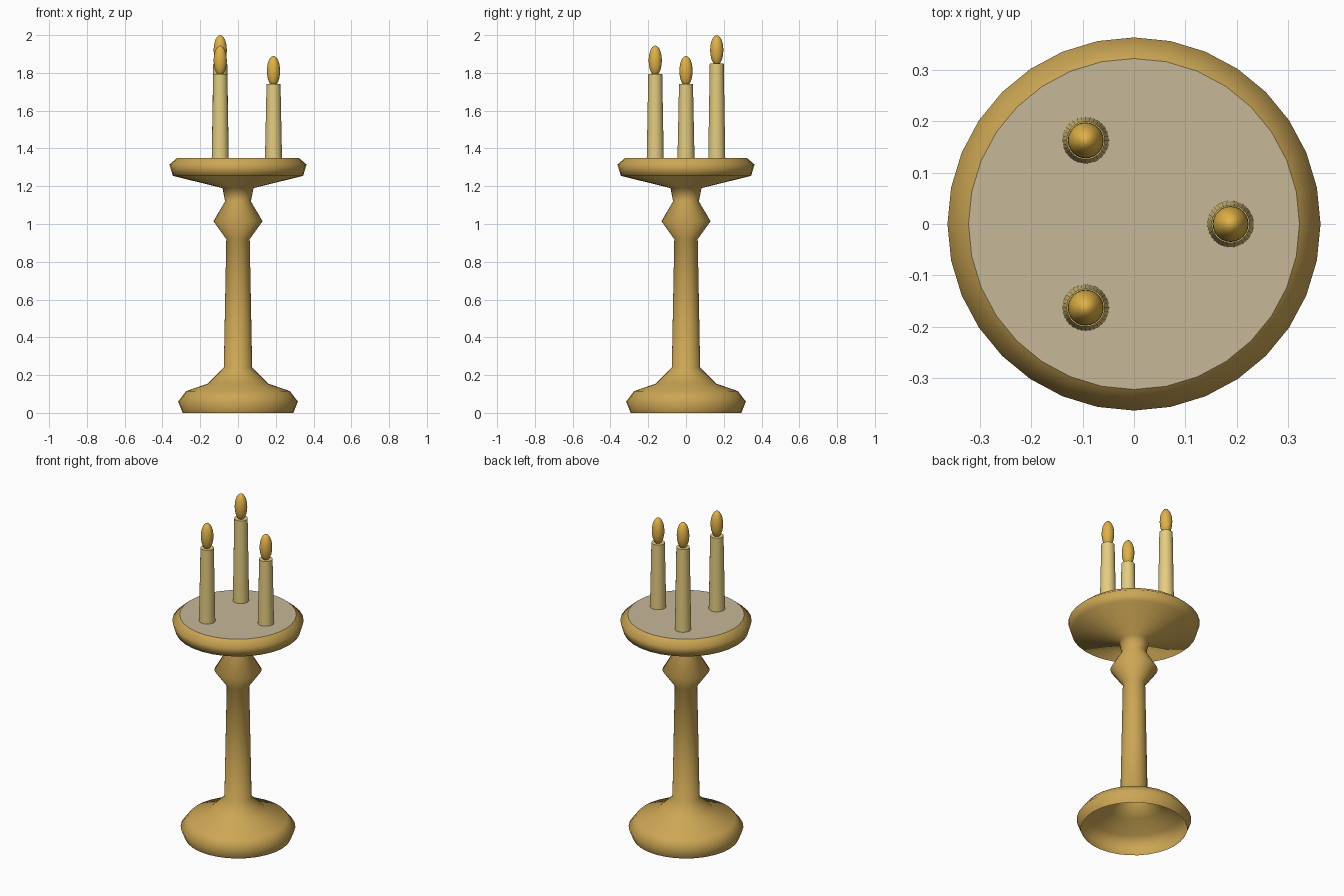
import bpy, bmesh
from math import pi, cos, sin

cube = bpy.data.objects.get("Cube")
if cube:
    bpy.data.objects.remove(cube, do_unlink=True)


def srgb(r, g, b):
    return tuple(((c / 255 + 0.055) / 1.055) ** 2.4 for c in (r, g, b)) + (1.0,)


def material(name, color):
    m = bpy.data.materials.new(name)
    m.use_nodes = True
    m.diffuse_color = color
    m.node_tree.nodes["Principled BSDF"].inputs["Base Color"].default_value = color
    return m


def lathe(name, profile, mat, segments=32, at=(0, 0, 0), sharp=180):
    """Spin (radius, height) points about z; a zero radius closes to a pole."""
    bm = bmesh.new()
    verts = [bm.verts.new((r, 0, z)) for r, z in profile]
    edges = [bm.edges.new(pair) for pair in zip(verts, verts[1:])]
    bmesh.ops.spin(bm, geom=verts + edges, axis=(0, 0, 1), cent=(0, 0, 0),
                   angle=2 * pi, steps=segments, use_merge=True)
    bmesh.ops.remove_doubles(bm, verts=bm.verts, dist=1e-5)
    bmesh.ops.recalc_face_normals(bm, faces=bm.faces)
    # Open shells: make sure the sides face outwards
    if sum(f.normal.xy.dot(f.calc_center_median().xy) * f.calc_area() for f in bm.faces) < 0:
        bmesh.ops.reverse_faces(bm, faces=bm.faces)
    mesh = bpy.data.meshes.new(name)
    bm.to_mesh(mesh)
    bm.free()
    obj = bpy.data.objects.new(name, mesh)
    obj.location = at
    mesh.materials.append(mat)
    bpy.context.collection.objects.link(obj)
    bpy.ops.object.select_all(action='DESELECT')
    obj.select_set(True)
    bpy.context.view_layer.objects.active = obj
    bpy.ops.object.shade_smooth_by_angle(angle=sharp * pi / 180)
    return obj


brass = material("warm_brass", srgb(204, 166, 84))
beige = material("tray_beige", srgb(198, 184, 152))
wax = material("cream_wax", srgb(228, 204, 128))
gold = material("flame_gold", srgb(224, 178, 70))

# Turned stand: hollow foot, stem, knop and tray rim
lathe("stand", [(.293, 0), (.317, .06), (.275, .115), (.16, .155), (.075, .24),
                (.062, .92), (.13, 1.015), (.068, 1.12), (.082, 1.19),
                (.345, 1.255), (.363, 1.315), (.322, 1.35)], brass)

# Flat tray surface
lathe("tray_top", [(.322, 1.35), (0, 1.35)], beige)

# Three candles of rising height, spaced evenly around the tray
TRAY_Z, RING = 1.35, .188
for i, (side, top) in enumerate([("left", 1.74), ("right_front", 1.795), ("right_back", 1.85)]):
    a = -i * 2 * pi / 3
    x, y = RING * cos(a), RING * sin(a)
    lathe(side + "_candle", [(.045, TRAY_Z), (.037, top), (0, top)], wax,
          at=(x, y, 0), sharp=40)
    # Teardrop flame
    n = 12
    flame = [(.035 * sin(pi * k / n), -.08 * cos(pi * k / n)) for k in range(n + 1)]
    flame[0], flame[-1] = (0, -.08), (0, .08)
    lathe(side + "_flame", flame, gold, at=(x, y, top + .07), segments=24)
